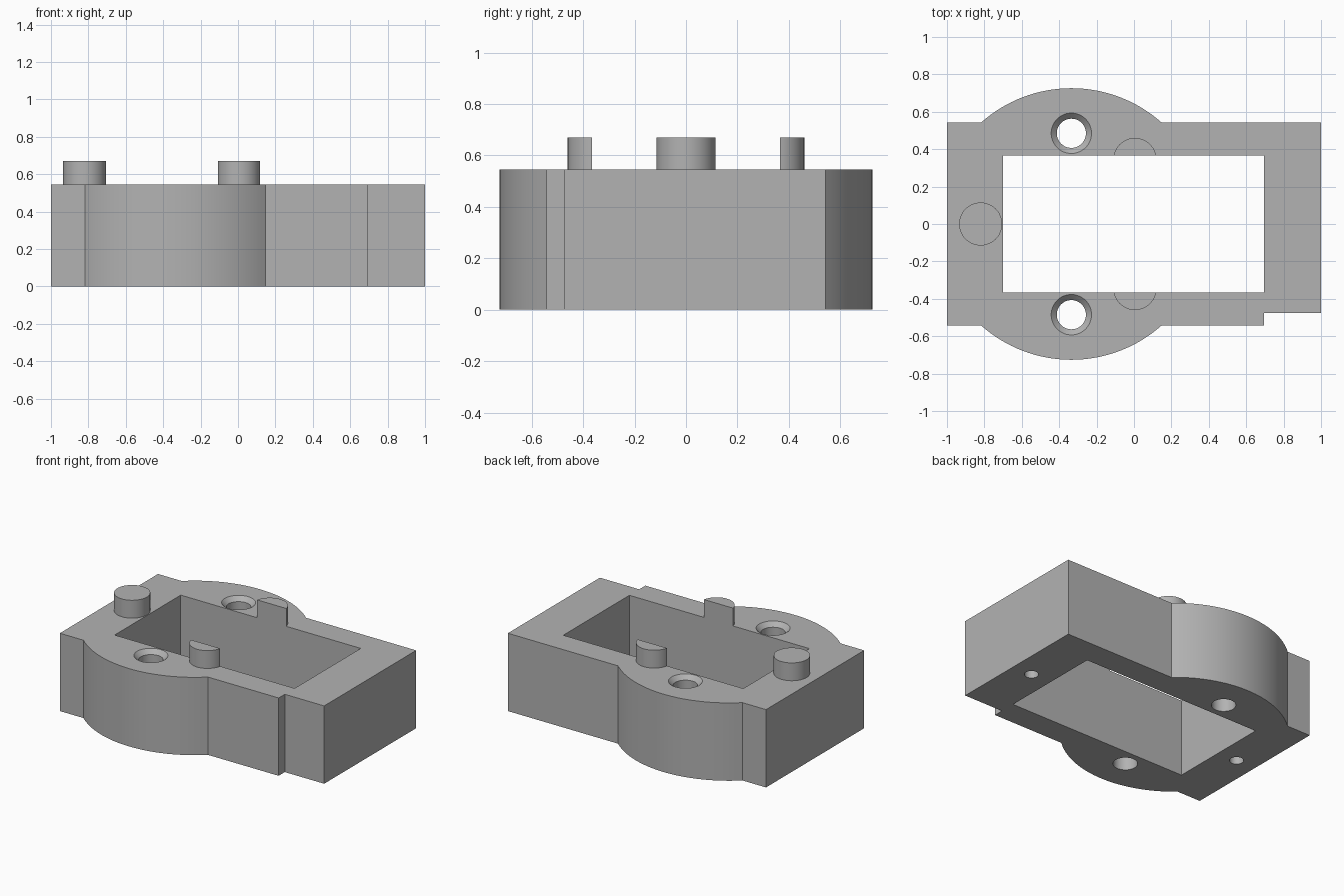
import bpy, bmesh, math

cube = bpy.data.objects.get("Cube")
if cube:
    bpy.data.objects.remove(cube, do_unlink=True)

HEIGHT, PEG_TOP = 0.545, 0.67
HALF_Y, NOTCH_Y, NOTCH_X = 0.543, -0.475, 0.695
BULGE_X, BULGE_R = -0.335, 0.726

grey = bpy.data.materials.new("plain_grey")
grey.use_nodes = True
grey.diffuse_color = (0.45, 0.45, 0.45, 1)
grey.node_tree.nodes["Principled BSDF"].inputs["Base Color"].default_value = (0.45, 0.45, 0.45, 1)


def loft(name, rings):
    """Solid through a stack of (outline, z) rings with equal point counts."""
    bm = bmesh.new()
    loops = [[bm.verts.new((x, y, z)) for x, y in pts] for pts, z in rings]
    for low, high in zip(loops, loops[1:]):
        for i in range(len(low)):
            j = (i + 1) % len(low)
            bm.faces.new((low[i], low[j], high[j], high[i]))
    bm.faces.new(loops[0][::-1])
    bm.faces.new(loops[-1])
    bmesh.ops.recalc_face_normals(bm, faces=bm.faces)
    mesh = bpy.data.meshes.new(name)
    bm.to_mesh(mesh)
    bm.free()
    mesh.materials.append(grey)
    obj = bpy.data.objects.new(name, mesh)
    bpy.context.collection.objects.link(obj)
    return obj


def arc(cx, cy, r, start, end, steps):
    return [(cx + r * math.cos(start + (end - start) * i / steps),
             cy + r * math.sin(start + (end - start) * i / steps)) for i in range(steps + 1)]


def circle(cx, cy, r, steps=48):
    return arc(cx, cy, r, 0, math.tau, steps)[:-1]


def combine(target, tool, operation):
    """Apply a boolean and discard the helper."""
    mod = target.modifiers.new(operation.title(), "BOOLEAN")
    mod.operation, mod.solver, mod.object = operation, "EXACT", tool
    bpy.ops.object.select_all(action="DESELECT")
    bpy.context.view_layer.objects.active = target
    target.select_set(True)
    bpy.ops.object.modifier_apply(modifier=mod.name)
    bpy.data.objects.remove(tool, do_unlink=True)


# Block outline with a round bulge on each long side and a corner notch
a = math.asin(HALF_Y / BULGE_R)
outline = [(-1, -HALF_Y)]
outline += arc(BULGE_X, 0, BULGE_R, math.pi + a, math.tau - a, 32)
outline += [(NOTCH_X, -HALF_Y), (NOTCH_X, NOTCH_Y), (1, NOTCH_Y), (1, HALF_Y)]
outline += arc(BULGE_X, 0, BULGE_R, a, math.pi - a, 32)
outline += [(-1, HALF_Y)]
body = loft("housing_block", [(outline, 0), (outline, HEIGHT)])

# Locating pegs; the pocket later trims the two side ones flush
for x, y in ((-0.82, 0), (0.005, 0.345), (0.005, -0.345)):
    ring = circle(x, y, 0.115)
    combine(body, loft("peg", [(ring, 0.45), (ring, PEG_TOP)]), "UNION")

# Rectangular through pocket
pocket = [(-0.7, -0.366), (0.695, -0.366), (0.695, 0.366), (-0.7, 0.366)]
combine(body, loft("pocket_cutter", [(pocket, -0.1), (pocket, 1)]), "DIFFERENCE")

# Countersunk screw holes
for side in (-1, 1):
    bore, rim = (circle(BULGE_X, side * 0.485, r) for r in (0.078, 0.108))
    rings = [(bore, -0.1), (bore, HEIGHT - 0.03), (rim, HEIGHT), (rim, HEIGHT + 0.1)]
    combine(body, loft("screw_hole_cutter", rings), "DIFFERENCE")

# Blind pilot holes in the underside
for x in (-0.85, 0.85):
    ring = circle(x, 0, 0.045, 32)
    combine(body, loft("pilot_hole_cutter", [(ring, -0.1), (ring, 0.35)]), "DIFFERENCE")

body.select_set(True)
bpy.context.view_layer.objects.active = body
bpy.ops.object.shade_smooth_by_angle(angle=math.radians(25))
